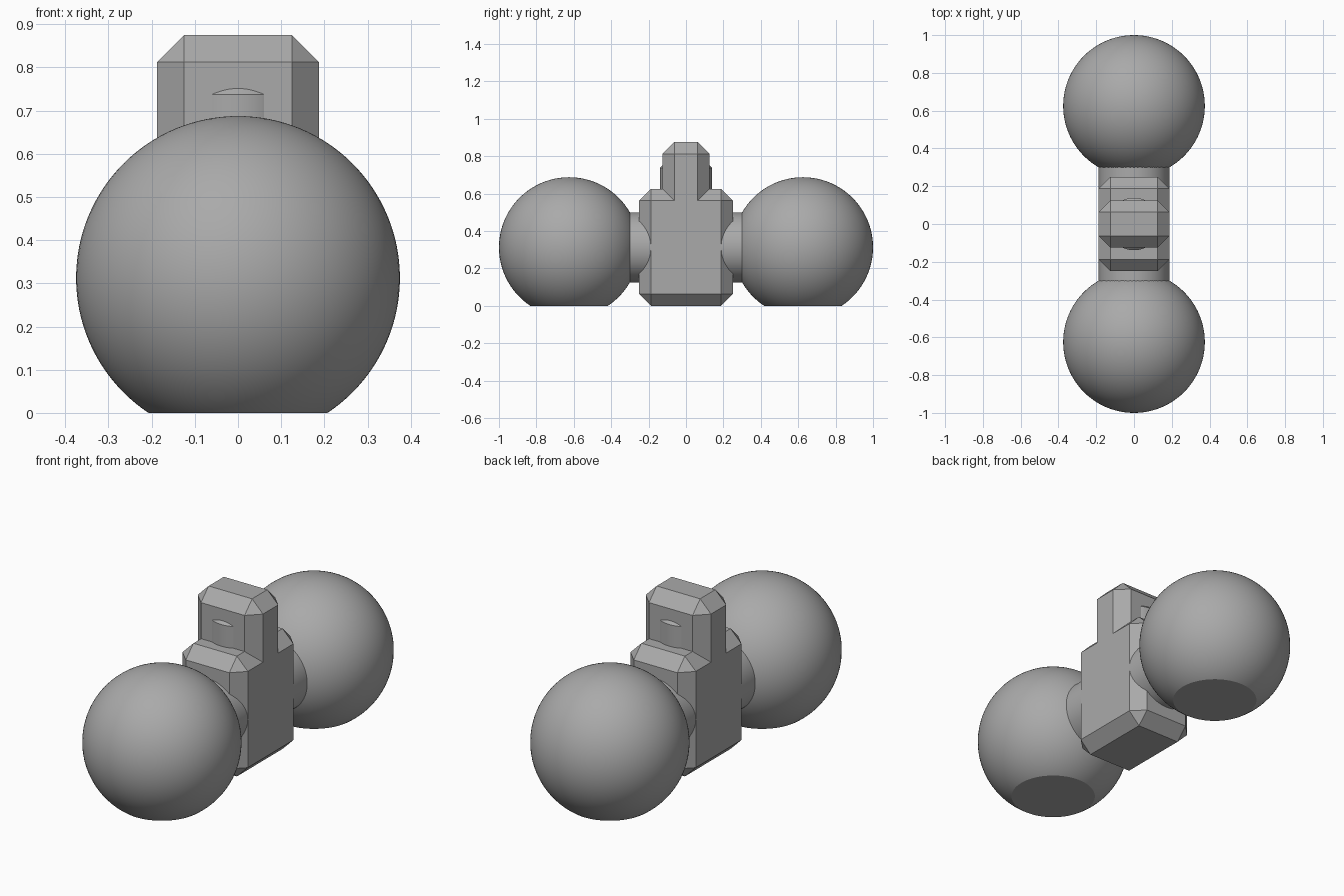
import bpy
import bmesh
from math import radians
from mathutils import Matrix, Vector

cube = bpy.data.objects.get("Cube")
if cube:
    bpy.data.objects.remove(cube, do_unlink=True)

GREY = (0.4, 0.4, 0.4, 1)
mat = bpy.data.materials.new("plain grey")
mat.use_nodes = True
mat.diffuse_color = GREY
mat.node_tree.nodes["Principled BSDF"].inputs["Base Color"].default_value = GREY

HALF_WIDTH = 0.1875
CHAMFER = 0.0625
AXIS_Z = 0.3125


def add_object(name, bm, smooth=False):
    bmesh.ops.recalc_face_normals(bm, faces=bm.faces)
    mesh = bpy.data.meshes.new(name)
    bm.to_mesh(mesh)
    bm.free()
    mesh.materials.append(mat)
    obj = bpy.data.objects.new(name, mesh)
    bpy.context.collection.objects.link(obj)
    if smooth:
        bpy.ops.object.select_all(action="DESELECT")
        obj.select_set(True)
        bpy.context.view_layer.objects.active = obj
        bpy.ops.object.shade_smooth_by_angle(angle=radians(30))
    return obj


def chamfered_block(name, half_depth, bottom, top, open_bottom=False):
    bm = bmesh.new()
    size = (2 * HALF_WIDTH, 2 * half_depth, top - bottom)
    place = Matrix.Translation((0, 0, (top + bottom) / 2)) @ Matrix.Diagonal((*size, 1))
    bmesh.ops.create_cube(bm, size=1, matrix=place)
    edges = [e for e in bm.edges
             if not open_bottom or max(v.co.z for v in e.verts) > bottom + 0.01]
    bmesh.ops.bevel(bm, geom=edges, offset=CHAMFER, segments=1, affect="EDGES")
    return add_object(name, bm)


def cylinder(name, radius, depth, matrix, top_chamfer=0):
    bm = bmesh.new()
    bmesh.ops.create_cone(bm, cap_ends=True, segments=96, radius1=radius,
                          radius2=radius, depth=depth, matrix=matrix)
    if top_chamfer:
        top = max(v.co.z for v in bm.verts)
        rim = [e for e in bm.edges if all(v.co.z > top - 0.001 for v in e.verts)]
        bmesh.ops.bevel(bm, geom=rim, offset=top_chamfer, segments=1, affect="EDGES")
    return add_object(name, bm, smooth=True)


# Central body and the narrower block rising from it
chamfered_block("body", 0.25, 0, 0.625)
chamfered_block("upper_block", 0.125, 0.5625, 0.875, open_bottom=True)

# Upright pin that bulges slightly through the upper block
cylinder("upright_pin", 0.139, 0.3, Matrix.Translation((0, 0, 0.65)), top_chamfer=0.0625)

for side, label in ((-1, "front"), (1, "back")):
    # Round neck joining the body to the ball
    turn = Matrix.Rotation(radians(90), 4, "X")
    cylinder(label + "_neck", HALF_WIDTH, 0.2,
             Matrix.Translation((0, side * 0.2875, AXIS_Z)) @ turn)

    # Ball with a flat foot
    bm = bmesh.new()
    bmesh.ops.create_uvsphere(bm, u_segments=96, v_segments=64, radius=0.375,
                              matrix=Matrix.Translation((0, side * 0.625, AXIS_Z)))
    cut = bmesh.ops.bisect_plane(bm, geom=bm.verts[:] + bm.edges[:] + bm.faces[:],
                                 plane_co=Vector(), plane_no=Vector((0, 0, 1)),
                                 clear_inner=True)
    rim = [g for g in cut["geom_cut"] if isinstance(g, bmesh.types.BMEdge)]
    bmesh.ops.contextual_create(bm, geom=rim)
    add_object(label + "_ball", bm, smooth=True)
